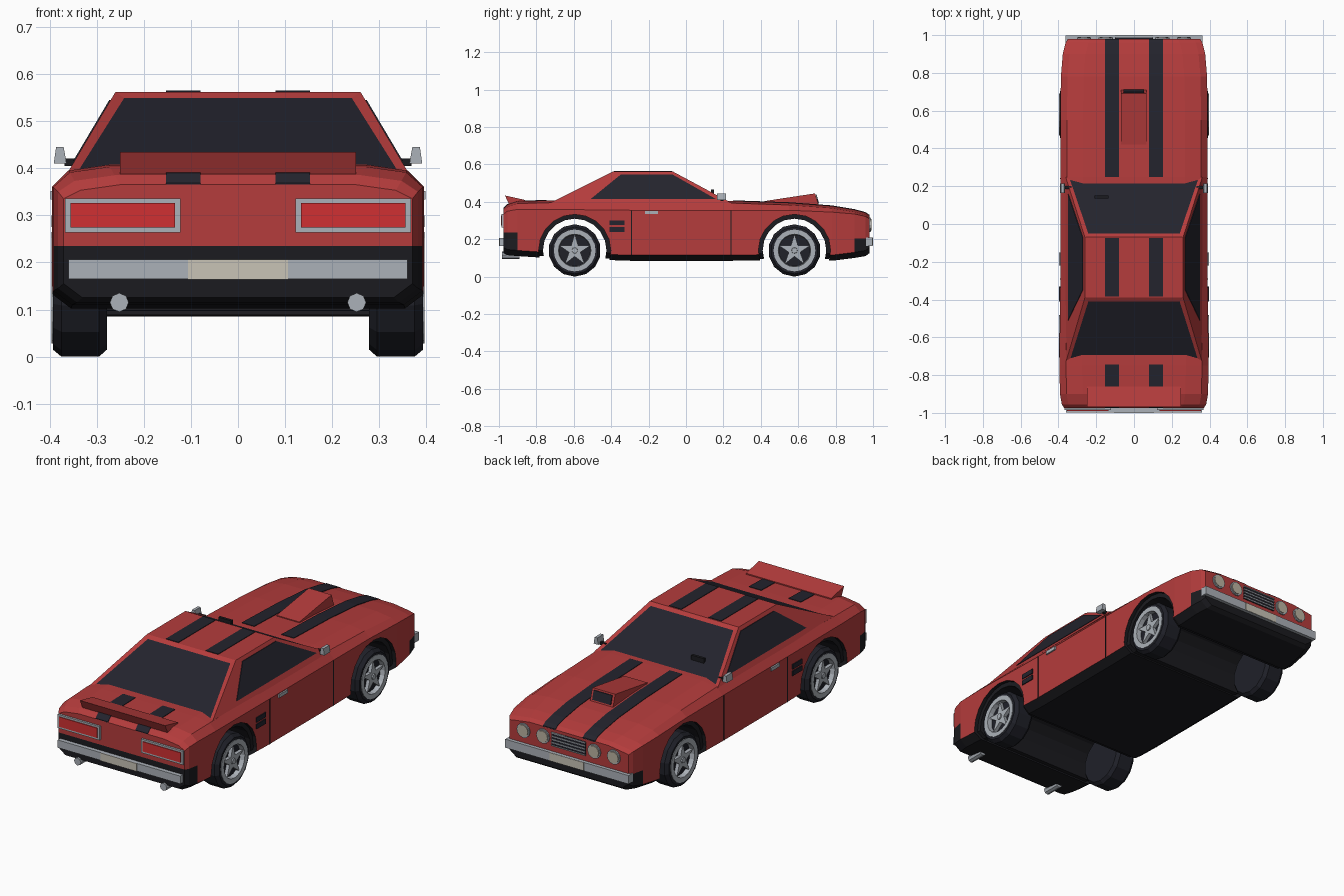
import bpy, bmesh, math
from mathutils import Vector

if "Cube" in bpy.data.objects:
    bpy.data.objects.remove(bpy.data.objects["Cube"], do_unlink=True)


def material(name, r, g, b):
    m = bpy.data.materials.new(name)
    m.use_nodes = True
    m.diffuse_color = (r, g, b, 1)
    m.node_tree.nodes["Principled BSDF"].inputs["Base Color"].default_value = (r, g, b, 1)
    return m


RED = material("red paint", .46, .045, .045)
DARK = material("dark glass and stripes", .017, .017, .026)
BLACK = material("black trim", .011, .011, .014)
TYRE = material("tyre rubber", .014, .015, .022)
GREY = material("grey metal", .41, .44, .48)
LAMP = material("tail lamp red", .63, .03, .032)
PLATE = material("cream plate", .58, .55, .47)
GLASS = material("headlamp glass", .50, .45, .36)


def finish(name, bm, *mats):
    bmesh.ops.recalc_face_normals(bm, faces=bm.faces)
    me = bpy.data.meshes.new(name)
    bm.to_mesh(me)
    bm.free()
    for m in mats:
        me.materials.append(m)
    ob = bpy.data.objects.new(name, me)
    bpy.context.collection.objects.link(ob)
    return ob


def loft(name, rings, *mats):
    """Closed solid through rings of equal length."""
    bm = bmesh.new()
    rows = [[bm.verts.new(p) for p in ring] for ring in rings]
    n = len(rows[0])
    for a, b in zip(rows, rows[1:]):
        for i in range(n):
            j = (i + 1) % n
            bm.faces.new((a[i], a[j], b[j], b[i]))
    bm.faces.new(rows[0])
    bm.faces.new(rows[-1])
    return finish(name, bm, *mats)


def box(name, x, y, z, mat):
    ring = [(x[0], z[0]), (x[1], z[0]), (x[1], z[1]), (x[0], z[1])]
    return loft(name, [[(a, v, c) for a, c in ring] for v in y], mat)


def prism(name, profile, x, mat):
    """Side profile of (y, z) points extruded across x."""
    return loft(name, [[(v, b, c) for b, c in profile] for v in x], mat)


def lathe_x(name, profile, y, z, side, mat, seg=16):
    rings = [[(side * x, y + r * math.sin(math.tau * i / seg), z + r * math.cos(math.tau * i / seg))
              for i in range(seg)] for x, r in profile]
    return loft(name, rings, mat)


def disc_y(name, x, z, r, y, mat, seg=12):
    return loft(name, [[(x + r * math.cos(math.tau * i / seg), v, z + r * math.sin(math.tau * i / seg))
                        for i in range(seg)] for v in y], mat)


# Body stations: y, half width, floor, shoulder, top
STATIONS = [(-.975, .37, .125, .335, .365), (-.955, .382, .115, .35, .385), (-.9, .392, .11, .36, .403),
            (-.75, .395, .10, .36, .407), (-.3, .39, .085, .355, .41), (.25, .39, .085, .355, .405),
            (.55, .39, .09, .355, .395), (.78, .387, .085, .345, .378), (.9, .377, .10, .335, .358),
            (.96, .362, .11, .322, .342), (.98, .35, .125, .31, .328)]


def top_at(y):
    for a, b in zip(STATIONS, STATIONS[1:]):
        if a[0] <= y <= b[0]:
            return a[4] + (b[4] - a[4]) * (y - a[0]) / (b[0] - a[0])


def hull(name, scale, mats):
    bm = bmesh.new()
    rows = []
    for y, w, zb, sh, top in STATIONS:
        waist = .235 if y < 0 else .205
        half = [(w - .04, zb), (w, zb + .03), (w, waist), (w, sh), (w - .035, top - .012), (w - .12, top)]
        ring = half + [(-x, z) for x, z in reversed(half)]
        rows.append([bm.verts.new((x * scale, y * scale, .24 + (z - .24) * scale)) for x, z in ring])
    n = len(rows[0])
    for a, b in zip(rows, rows[1:]):
        for i in range(n):
            j = (i + 1) % n
            bm.faces.new((a[i], a[j], b[j], b[i]))
    for row in (rows[0], rows[-1]):
        for i in range(n // 2 - 1):
            bm.faces.new((row[i], row[i + 1], row[n - 2 - i], row[n - 1 - i]))
    # dark sills, floor and lower bumper corners
    for f in bm.faces:
        c = f.calc_center_median()
        low = max(v.co.z for v in f.verts) < .15
        corner = abs(c.y) > .89 and c.z < .22 and max(v.co.z for v in f.verts) < .24
        f.material_index = int(low or corner)
    return finish(name, bm, *mats)


AXLES = (-.595, .58)


def cut_arches(body, radius):
    for y in AXLES:
        cutter = lathe_x("arch_cutter", [(-.6, radius), (.6, radius)], y, .14, 1, RED, 20)
        cutter.data.materials.append(BLACK)
        for p in cutter.data.polygons:
            p.material_index = 1
        mod = body.modifiers.new("arch", "BOOLEAN")
        mod.solver = "EXACT"
        mod.object = cutter
        bpy.context.view_layer.objects.active = body
        bpy.ops.object.modifier_apply(modifier=mod.name)
        bpy.data.objects.remove(cutter, do_unlink=True)


cut_arches(hull("body", 1, (RED, BLACK)), .193)
cut_arches(hull("inner_wheel_housing", .95, (BLACK, BLACK)), .17)

# Cabin, with front and rear glass inset
bm = bmesh.new()
low = [bm.verts.new(p) for p in ((-.362, -.735, .39), (.362, -.735, .39), (.362, .25, .39), (-.362, .25, .39))]
high = [bm.verts.new(p) for p in ((-.26, -.39, .562), (.26, -.39, .562), (.26, -.07, .562), (-.26, -.07, .562))]
bm.faces.new(low)
bm.faces.new(high)
walls = [bm.faces.new((low[i], low[(i + 1) % 4], high[(i + 1) % 4], high[i])) for i in range(4)]
bmesh.ops.recalc_face_normals(bm, faces=bm.faces)
bmesh.ops.inset_individual(bm, faces=[walls[0], walls[2]], thickness=.03, depth=-.003)
walls[0].material_index = walls[2].material_index = 1
finish("cabin", bm, RED, DARK)

# Stripes on deck, roof and hood
for s in (-1, 1):
    span = sorted((s * .08, s * .153))
    deck = [(y, top_at(y)) for y in (-.975, -.955, -.9, -.745)]
    hood = [(y, top_at(y)) for y in (.25, .55, .78, .9, .96, .98)]
    roof = [(-.385, .562), (-.075, .562)]
    for name, path in (("deck_stripe", deck), ("roof_stripe", roof), ("hood_stripe", hood)):
        prism(name, [(y, z + .003) for y, z in path] + [(y, z - .004) for y, z in reversed(path)], span, DARK)

# Hood scoop and rear spoiler
prism("hood_scoop", [(.42, .39), (.42, .404), (.69, .445), (.71, .38)], (-.068, .066), RED)
prism("scoop_opening", [(.694, .438), (.698, .438), (.711, .392), (.705, .392)], (-.055, .053), DARK)
prism("spoiler", [(-.945, .385), (-.968, .434), (-.86, .41), (-.86, .39)], (-.25, .25), RED)

# Parts on both sides
for s in (-1, 1):
    def side_x(z):
        return .362 - .102 * (z - .39) / .172

    window = [(-.51, .415), (-.35, .545), (-.07, .545), (.16, .415)]
    loft("side_window", [[(s * (side_x(z) + d), y, z) for y, z in window] for d in (-.004, .003)], DARK)

    def side_panel(name, y, z, mat, out=.396):
        box(name, sorted((s * .38, s * out)), y, z, mat)

    side_panel("door_rear_seam", (-.293, -.288), (.115, .355), BLACK, .392)
    side_panel("door_front_seam", (.238, .243), (.115, .355), BLACK, .392)
    side_panel("door_handle", (-.22, -.15), (.334, .352), GREY, .398)
    for z in (.24, .275):
        side_panel("side_vent", (-.41, -.33), (z, z + .025), DARK)
    loft("mirror", [[(s * a, y, z) for a, z in ((.364, .41), (.391, .41), (.386, .445), (.37, .445))]
                    for y in (.165, .215)], GREY)
    box("mirror_stem", sorted((s * .33, s * .368)), (.185, .2), (.405, .42), BLACK)

    # Tail lamp, exhaust and headlamps
    box("tail_lamp_frame", sorted((s * .122, s * .367)), (-.986, -.96), (.263, .336), GREY)
    box("tail_lamp", sorted((s * .134, s * .356)), (-.99, -.97), (.274, .326), LAMP)
    disc_y("exhaust", s * .252, .115, .02, (-.985, -.89), GREY, 8)
    for x in (.15, .265):
        disc_y("headlamp_rim", s * x, .277, .038, (.96, .987), GREY)
        disc_y("headlamp", s * x, .277, .031, (.97, .991), GLASS)

    # Wheels
    for y in AXLES:
        lathe_x("tyre", [(.278, .105), (.278, .125), (.295, .14), (.375, .14), (.393, .125), (.393, .11),
                         (.37, .105)], y, .14, s, TYRE, 14)
        rim = [(.368, .112), (.396, .112), (.396, .087), (.368, .084)]
        ring = [[(s * x, y + r * math.cos(math.tau * i / 20), .14 + r * math.sin(math.tau * i / 20))
                 for x, r in rim] for i in range(20)]
        bm = bmesh.new()
        vs = [[bm.verts.new(p) for p in row] for row in ring]
        for i in range(20):
            a, b = vs[i], vs[(i + 1) % 20]
            for k in range(4):
                bm.faces.new((a[k], a[(k + 1) % 4], b[(k + 1) % 4], b[k]))
        finish("wheel_rim", bm, GREY)
        star = [(y + r * math.sin(math.pi * i / 5), .14 + r * math.cos(math.pi * i / 5))
                for i, r in enumerate([.09, .032] * 5)]
        prism("wheel_spokes", star, sorted((s * .366, s * .388)), GREY)
        lathe_x("wheel_hub", [(.38, .018), (.394, .015)], y, .14, s, GREY, 8)

# Bumpers, number plates and grille
box("rear_bumper", (-.36, .36), (-.997, -.96), (.165, .206), GREY)
box("rear_plate", (-.106, .106), (-1, -.99), (.164, .206), PLATE)
box("front_bumper", (-.362, .362), (.962, .998), (.165, .21), GREY)
box("front_plate", (-.1, .1), (.99, 1), (.166, .209), PLATE)
box("grille", (-.1, .1), (.96, .985), (.24, .312), DARK)
for i in range(5):
    z = .241 + i * .0165
    box("grille_bar", (-.1, .1), (.97, .989), (z, z + .005), GREY)

# Wheel edge showing through the windscreen
box("steering_wheel", (-.21, -.135), (.135, .15), (.435, .465), BLACK)
